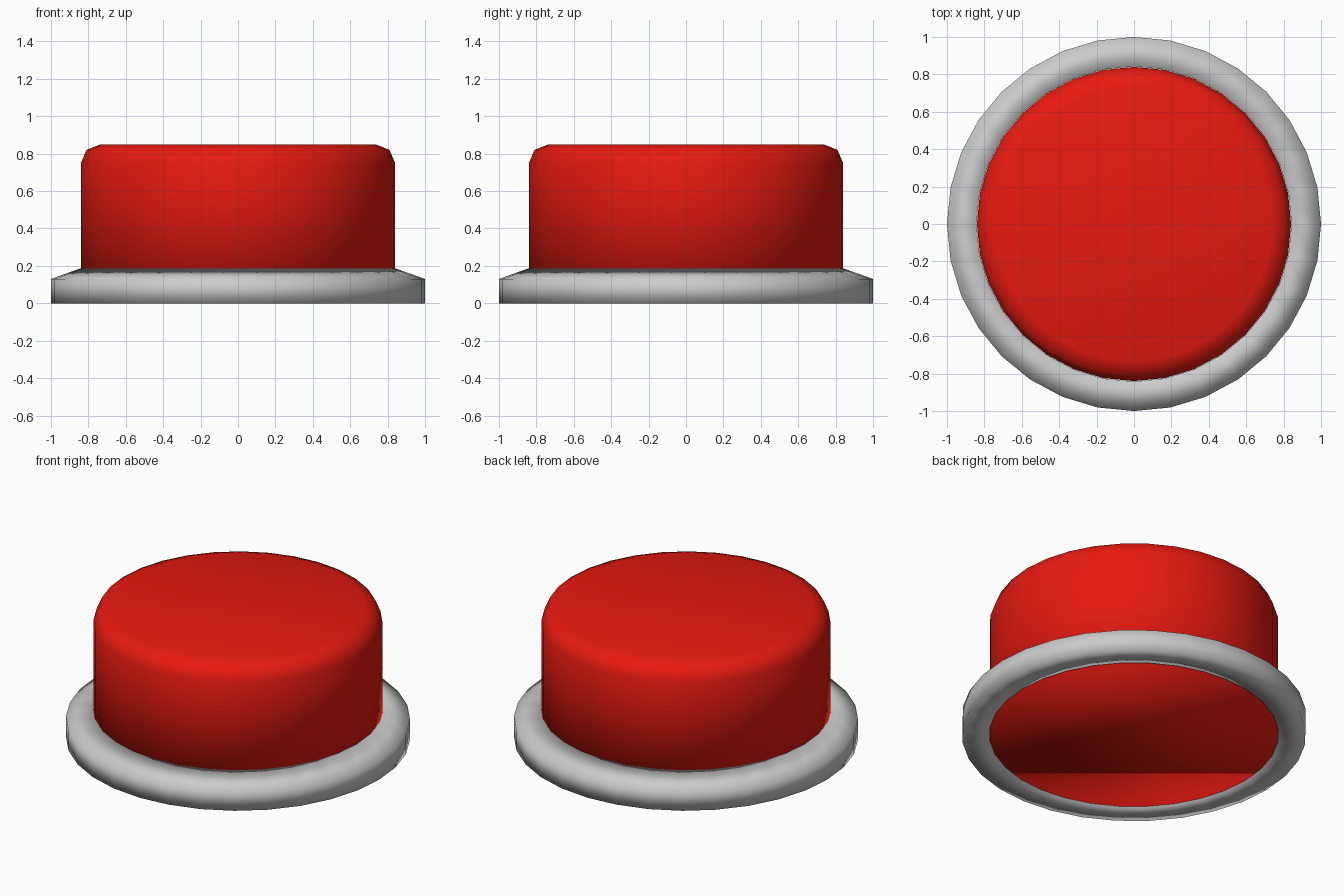
import bpy, bmesh, math

if "Cube" in bpy.data.objects:
    bpy.data.objects.remove(bpy.data.objects["Cube"])

SIDES = 32


def lathe(name, profile, closed):
    """Revolve an (r, z) profile about z; open profiles get flat n-gon caps."""
    bm = bmesh.new()
    rings = []
    for r, z in profile:
        rings.append([bm.verts.new((r * math.cos(2 * math.pi * i / SIDES),
                                    r * math.sin(2 * math.pi * i / SIDES), z))
                      for i in range(SIDES)])
    pairs = list(zip(rings, rings[1:]))
    if closed:
        pairs.append((rings[-1], rings[0]))
    else:
        bm.faces.new(rings[0])
        bm.faces.new(rings[-1])
    for a, b in pairs:
        for i in range(SIDES):
            j = (i + 1) % SIDES
            bm.faces.new((a[i], a[j], b[j], b[i]))
    bmesh.ops.recalc_face_normals(bm, faces=bm.faces)
    for f in bm.faces:
        f.smooth = True
    mesh = bpy.data.meshes.new(name)
    bm.to_mesh(mesh)
    bm.free()
    obj = bpy.data.objects.new(name, mesh)
    bpy.context.collection.objects.link(obj)
    return obj


# Grey base ring with a sloped top
lathe("base_ring", [(0.842, 0), (1, 0), (1, 0.13), (0.842, 0.187)], True)

# Red push button with a rounded upper rim
button = lathe("push_button", [(0.84, 0.005), (0.84, 0.75), (0.81, 0.82), (0.735, 0.85)], False)
red = bpy.data.materials.new("button_red")
red.diffuse_color = (0.8, 0.01, 0.005, 1)
red.use_nodes = True
red.node_tree.nodes["Principled BSDF"].inputs["Base Color"].default_value = red.diffuse_color
button.data.materials.append(red)
